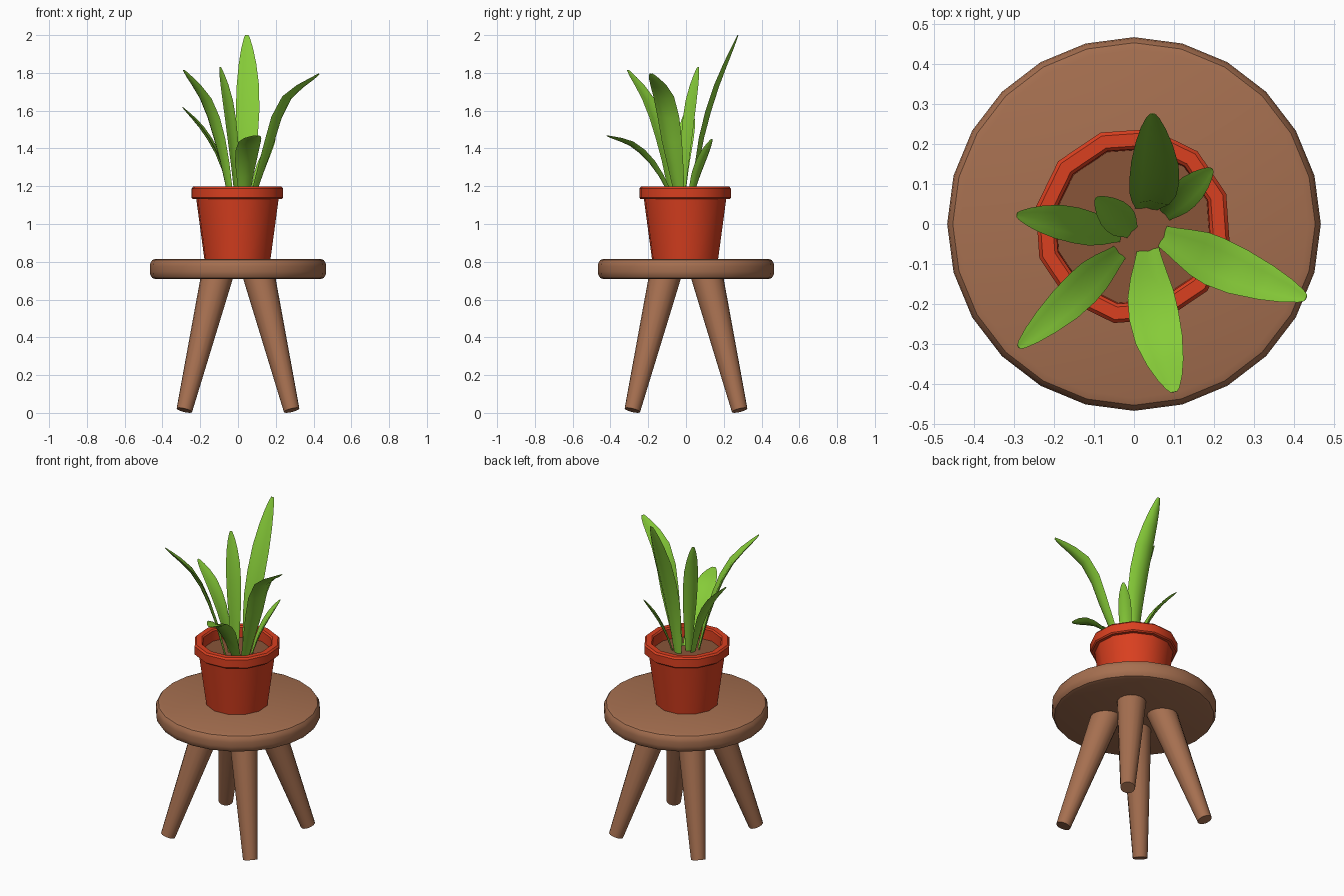
import bpy, bmesh
from math import sin, cos, pi, radians
from mathutils import Vector

if "Cube" in bpy.data.objects:
    bpy.data.objects.remove(bpy.data.objects["Cube"])


def material(name, rgb):
    m = bpy.data.materials.new(name)
    m.diffuse_color = (*rgb, 1)
    m.use_nodes = True
    m.node_tree.nodes["Principled BSDF"].inputs["Base Color"].default_value = m.diffuse_color
    return m


WOOD = material("wood", (0.38, 0.16, 0.08))
CLAY = material("clay", (0.70, 0.05, 0.014))
SOIL = material("soil", (0.25, 0.09, 0.04))
GREEN = material("leaf_green", (0.24, 0.60, 0.04))


def rings_object(name, rings, mat, angle=35):
    """Skin a list of equal-length closed rings and cap both ends."""
    bm = bmesh.new()
    vs = [[bm.verts.new(p) for p in r] for r in rings]
    n = len(vs[0])
    for a, b in zip(vs, vs[1:]):
        for i in range(n):
            j = (i + 1) % n
            bm.faces.new((a[i], a[j], b[j], b[i]))
    bm.faces.new(vs[0][::-1])
    bm.faces.new(vs[-1])
    bmesh.ops.recalc_face_normals(bm, faces=bm.faces)
    me = bpy.data.meshes.new(name)
    bm.to_mesh(me)
    bm.free()
    me.materials.append(mat)
    ob = bpy.data.objects.new(name, me)
    bpy.context.collection.objects.link(ob)
    bpy.ops.object.select_all(action='DESELECT')
    bpy.context.view_layer.objects.active = ob
    ob.select_set(True)
    bpy.ops.object.shade_smooth_by_angle(angle=radians(angle))
    return ob


def lathe(name, profile, sides, mat, turn=0, centre=(0, 0)):
    rings = [[(centre[0] + r * cos(turn + 2 * pi * i / sides),
               centre[1] + r * sin(turn + 2 * pi * i / sides), z)
              for i in range(sides)] for r, z in profile]
    return rings_object(name, rings, mat)


# Stool seat with rounded rim
lathe("seat", [(0.435, 0.708), (0.453, 0.714), (0.464, 0.73), (0.467, 0.748),
               (0.467, 0.776), (0.464, 0.794), (0.453, 0.81), (0.435, 0.816)],
      24, WOOD)

# Four splayed tapered legs
for label, sx, sy in (("front_left", -1, -1), ("front_right", 1, -1),
                      ("back_left", -1, 1), ("back_right", 1, 1)):
    foot = Vector((0.284 * sx, 0.284 * sy, 0.014))
    top = Vector((0.105 * sx, 0.105 * sy, 0.75))
    axis = (top - foot).normalized()
    u = axis.cross(Vector((0, 0, 1))).normalized()
    v = axis.cross(u)
    rings = [[c + r * (u * cos(2 * pi * i / 16) + v * sin(2 * pi * i / 16))
              for i in range(16)] for c, r in ((foot, 0.042), (top, 0.086))]
    rings_object(label + "_leg", rings, WOOD)

# Flower pot: tapered body, thick lip, open top
C = (-0.003, -0.005)
TURN = radians(19)
lathe("pot", [(0.178, 0.812), (0.222, 1.132), (0.240, 1.132), (0.247, 1.139),
              (0.247, 1.188), (0.238, 1.198), (0.206, 1.198), (0.198, 1.19),
              (0.195, 1.11)], 12, CLAY, TURN, C)
lathe("soil", [(0.19, 1.10), (0.197, 1.128)], 12, SOIL, TURN, C)


def spline(p, t):
    """Catmull-Rom position along control points, t in 0..1."""
    k = min(int(t * (len(p) - 1)), len(p) - 2)
    f = t * (len(p) - 1) - k
    b, c = p[k], p[k + 1]
    a = p[k - 1] if k else 2 * b - c
    d = p[k + 2] if k + 2 < len(p) else 2 * c - b
    return 0.5 * (2 * b + (c - a) * f + (2 * a - 5 * b + 4 * c - d) * f ** 2
                  + (3 * b - a - 3 * c + d) * f ** 3)


# Channelled blade cross-section: across (half widths), height (half widths)
SECTION = [(-1, 0.16), (-0.5, 0.14), (0, 0.02), (0.5, 0.14), (1, 0.16),
           (0.55, -0.14), (0, -0.24), (-0.55, -0.14)]


def leaf(name, points, width):
    p = [Vector(q) for q in points]
    side = Vector((0, 0, 1)).cross(p[-1] - p[0]).normalized()
    taper = [(0, 0.42), (0.12, 0.56), (0.25, 0.74), (0.4, 0.93), (0.55, 1.0),
             (0.7, 0.95), (0.83, 0.74), (0.92, 0.5), (0.98, 0.27), (1, 0.14)]
    rings = []
    for t, w in taper:
        tangent = spline(p, min(t + 0.01, 1)) - spline(p, max(t - 0.01, 0))
        up = tangent.cross(side).normalized()
        h = w * width / 2
        rings.append([spline(p, t) + side * a * h + up * b * h
                      for a, b in SECTION])
    rings_object(name, rings, GREEN, 40)


# Seven leaves fanning out of the soil
leaf("tall_back_leaf", [(0.03, 0.04, 1.11), (0.045, 0.07, 1.4),
                        (0.053, 0.15, 1.7), (0.047, 0.275, 2.0)], 0.125)
leaf("short_back_right_leaf", [(0.075, 0.02, 1.11), (0.105, 0.05, 1.24),
                               (0.145, 0.09, 1.35), (0.195, 0.138, 1.45)], 0.075)
leaf("right_leaf", [(0.07, -0.03, 1.11), (0.155, -0.07, 1.38),
                    (0.25, -0.115, 1.65), (0.43, -0.185, 1.795)], 0.125)
leaf("drooping_front_leaf", [(0.035, -0.06, 1.11), (0.04, -0.16, 1.30),
                             (0.06, -0.28, 1.42), (0.10, -0.42, 1.468)], 0.125)
leaf("front_left_leaf", [(-0.035, -0.07, 1.11), (-0.09, -0.12, 1.4),
                         (-0.165, -0.195, 1.64), (-0.288, -0.308, 1.815)], 0.095)
leaf("left_leaf", [(-0.03, -0.025, 1.11), (-0.095, -0.015, 1.34),
                   (-0.185, 0.005, 1.5), (-0.293, 0.023, 1.618)], 0.09)
leaf("upright_leaf", [(-0.005, -0.02, 1.11), (-0.025, 0.0, 1.38),
                      (-0.055, 0.028, 1.63), (-0.095, 0.065, 1.83)], 0.085)
